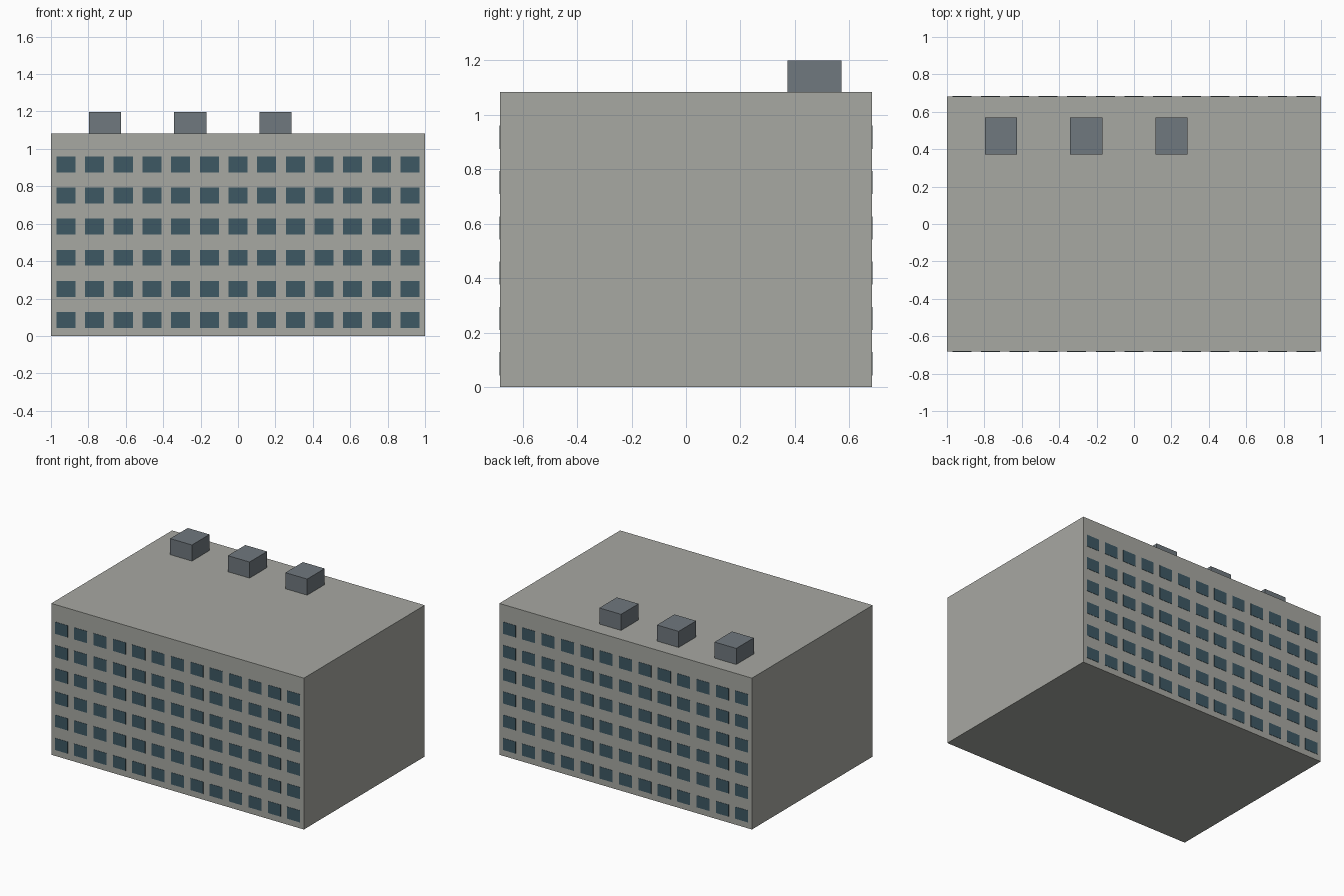
import bpy
import bmesh
from mathutils import Vector

if "Cube" in bpy.data.objects:
    bpy.data.objects.remove(bpy.data.objects["Cube"])


def material(name, rgb):
    mat = bpy.data.materials.new(name)
    mat.diffuse_color = (*rgb, 1)
    mat.use_nodes = True
    mat.node_tree.nodes["Principled BSDF"].inputs["Base Color"].default_value = mat.diffuse_color
    return mat


def box(name, lo, hi, mat):
    """Axis-aligned box between two corners, object origin at the world origin."""
    lo, hi = Vector(lo), Vector(hi)
    bm = bmesh.new()
    bmesh.ops.create_cube(bm, size=1)
    bmesh.ops.scale(bm, vec=hi - lo, verts=bm.verts)
    bmesh.ops.translate(bm, vec=(lo + hi) / 2, verts=bm.verts)
    mesh = bpy.data.meshes.new(name)
    bm.to_mesh(mesh)
    bm.free()
    mesh.materials.append(mat)
    obj = bpy.data.objects.new(name, mesh)
    bpy.context.collection.objects.link(obj)
    return obj


def array(obj, count, offset):
    mod = obj.modifiers.new("repeat", 'ARRAY')
    mod.count = count
    mod.use_relative_offset = False
    mod.use_constant_offset = True
    mod.constant_offset_displace = offset


concrete = material("concrete", (0.386, 0.392, 0.361))
glass = material("glass", (0.048, 0.098, 0.127))
metal = material("metal", (0.162, 0.188, 0.209))

STOREYS, STOREY_H, ROOF_Z = 6, 1 / 6, 1.083
HALF_Y = 0.683

# Stacked storeys, the top one taller to form the blank band under the roof
for i in range(STOREYS):
    top = ROOF_Z if i == STOREYS - 1 else (i + 1) * STOREY_H
    box(f"storey_{i + 1}", (-1, -HALF_Y, i * STOREY_H), (1, HALF_Y, top), concrete)

# Window grid on the front, mirrored to the back, standing just proud of the wall
windows = box("windows", (-0.971, -HALF_Y - 0.002, 0.043),
              (-0.869, -HALF_Y + 0.004, 0.128), glass)
array(windows, 13, (0.1533, 0, 0))
array(windows, STOREYS, (0, 0, 0.1663))
mirror = windows.modifiers.new("back_side", 'MIRROR')
mirror.use_axis = (False, True, False)

# Rooftop service units along the back
for i in range(3):
    x = -0.711 + i * 0.456
    box(f"roof_unit_{i + 1}", (x - 0.086, 0.372, ROOF_Z), (x + 0.086, 0.57, 1.198), metal)
